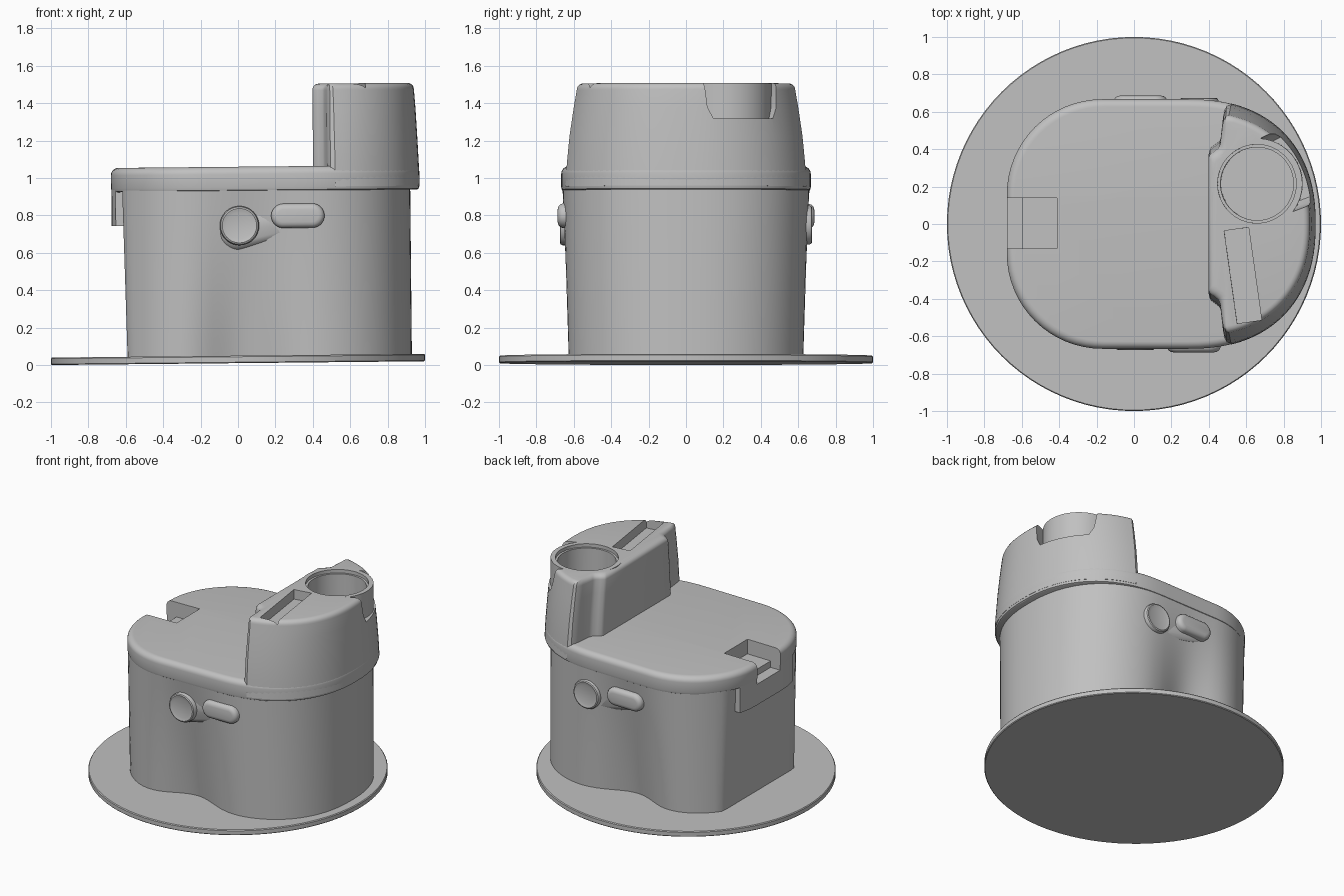
import bpy, bmesh, math
from mathutils import Matrix, Vector

if "Cube" in bpy.data.objects:
    bpy.data.objects.remove(bpy.data.objects["Cube"])

grey = bpy.data.materials.new("plain grey")
grey.diffuse_color = (0.53, 0.53, 0.53, 1)
grey.use_nodes = True
grey.node_tree.nodes["Principled BSDF"].inputs["Base Color"].default_value = grey.diffuse_color
PARTS = []


def loft(name, rings, keep=True):
    """Skin closed rings of equal length and cap both ends."""
    bm = bmesh.new()
    vs = [[bm.verts.new(p) for p in r] for r in rings]
    n = len(rings[0])
    for a, b in zip(vs, vs[1:]):
        for i in range(n):
            j = (i + 1) % n
            bm.faces.new((a[i], a[j], b[j], b[i]))
    bm.faces.new(vs[0][::-1])
    bm.faces.new(vs[-1])
    bmesh.ops.recalc_face_normals(bm, faces=bm.faces)
    me = bpy.data.meshes.new(name)
    bm.to_mesh(me)
    bm.free()
    me.materials.append(grey)
    ob = bpy.data.objects.new(name, me)
    bpy.context.collection.objects.link(ob)
    if keep:
        PARTS.append(ob)
    return ob


def prism(name, pts, z0, z1, keep=False):
    return loft(name, [[(x, y, z) for x, y in pts] for z in (z0, z1)], keep)


def rect(x0, x1, y0, y1, turn=0.0, at=(0, 0)):
    m = Matrix.Rotation(turn, 2)
    return [tuple(m @ Vector(p) + Vector(at)) for p in ((x0, y0), (x1, y0), (x1, y1), (x0, y1))]


def circle(r, at=(0, 0), n=64):
    return [(at[0] + r * math.cos(2 * math.pi * i / n), at[1] + r * math.sin(2 * math.pi * i / n)) for i in range(n)]


def boolean(ob, tool, op="DIFFERENCE"):
    m = ob.modifiers.new("cut", "BOOLEAN")
    m.operation, m.solver, m.object = op, "EXACT", tool
    bpy.context.view_layer.objects.active = ob
    bpy.ops.object.modifier_apply(modifier=m.name)
    bpy.data.objects.remove(tool)


def outline():
    """Plan of the lid: rounded left end, straight sides, bulging right end."""
    half = []
    for i in range(17):
        a = math.pi - i * math.pi / 32
        half.append((-0.16 + 0.51 * math.cos(a), 0.157 + 0.51 * math.sin(a)))
    half += [(-0.16 + 0.46 * i / 16, 0.667) for i in range(1, 16)]
    for i in range(25):
        a = math.pi / 2 * (1 - i / 24)
        half.append((0.30 + 0.68 * max(math.cos(a), 0) ** 0.87, 0.667 * max(math.sin(a), 0) ** 0.87))
    return half + [(x, -y) for x, y in half[-2::-1]]


PLAN = outline()


def lid_ring(z, d):
    return [((x - 0.155) * (1 - d / 0.825) + 0.155, y * (1 - d / 0.667), z) for x, y in PLAN]


def body_ring(t):
    """Lid plan flattened on the left, pinched at mid length towards the bottom."""
    ring = []
    for x, y in PLAN:
        px = x if x < 0.3 else 0.3 + (x - 0.3) * (0.63 / 0.68)
        px = max(px, -0.59 - 0.02 * t)
        py = y * (0.96 + 0.03 * t)
        py *= 1 - 0.19 * (1 - t) * math.exp(-((px - 0.03) / 0.23) ** 2)
        ring.append((px, py, 0.03 + 0.89 * t))
    return ring


# Round base plate
loft("base_plate", [[(x, y, z) for x, y in circle(r, n=96)]
                    for z, r in ((-0.01, 0.995), (-0.005, 1.0), (0.024, 1.0), (0.03, 0.995))])

# Body with waisted lower sides
body = loft("body", [body_ring(i / 8) for i in range(9)])

# Lid with rounded rim and stepped notch
lid_levels = [(0.91, 0.012), (0.915, 0.004), (0.93, 0.0)]
lid_levels += [(1.0 + 0.04 * math.sin(a), 0.04 * (1 - math.cos(a))) for a in [i * math.pi / 12 for i in range(7)]]
lid = loft("lid", [lid_ring(z, d) for z, d in lid_levels])

# Latch tab under the notch, following the lid edge
edge = sorted([(y, x) for x, y in PLAN if abs(y) < 0.31 and x < -0.5])
tab_plan = [(x + 0.002, y) for y, x in edge] + [(-0.58, edge[-1][0]), (-0.58, edge[0][0])]
tab = prism("latch_tab", tab_plan, 0.73, 0.93, True)
for ob in (lid, tab, body):
    boolean(ob, prism("notch_cutter", rect(-0.8, -0.59, -0.13, 0.14), 0.885, 1.2))
boolean(lid, prism("pocket_cutter", rect(-0.591, -0.40, -0.13, 0.14), 0.932, 1.2))


# Raised housing on the right
def housing_ring(z, hy, x1, d=0.0):
    right = []
    for i in range(41):
        a = math.pi / 2 * (i - 20) / 20 * 0.82
        s = math.sin(a)
        right.append((0.31 + (x1 - d - 0.31) * math.cos(a) ** 0.87,
                      (hy - d) * math.copysign(abs(s) ** 0.87, s), z))
    k = hy / 0.667
    side = [(0.505, 0.635, 0), (0.493, 0.61, 0.4), (0.487, 0.58, 0.7), (0.475, 0.47, 1), (0.465, 0.445, 1),
            (0.44, 0.425, 1), (0.42, 0.41, 1), (0.412, 0.39, 1)]
    left = [(x + w * d, y * k - d, z) for x, y, w in side]
    return right + left + [(x, -y, z) for x, y, z in left[::-1]]


levels = [(0.93, 0.667, 0.981, 0), (1.05, 0.66, 0.977, 0), (1.2, 0.645, 0.97, 0),
          (1.35, 0.622, 0.962, 0), (1.445, 0.605, 0.955, 0)]
levels += [(1.445 + 0.035 * math.sin(a), 0.605, 0.955, 0.035 * (1 - math.cos(a)))
           for a in [i * math.pi / 10 for i in range(1, 6)]]
housing = loft("housing", [housing_ring(*v) for v in levels])

# Relief around the cup holder wall, the holder bore and the tray slot
CUP = (0.672, 0.215)
m2 = Matrix.Rotation(math.radians(24), 2)
relief = [[(*(m2 @ Vector(p) + Vector(CUP)), z) for p in
           ((0.1, -w), (0.6, -w - 0.03), (0.6, w + 0.03), (0.1, w))]
          for z, w in ((1.29, 0.17), (1.35, 0.20), (1.6, 0.225))]
boolean(housing, loft("relief_cutter", relief, False))
boolean(housing, prism("cup_wall", circle(0.243, CUP), 1.2, 1.479), "UNION")
boolean(housing, prism("rim_cutter", circle(0.21, CUP), 1.455, 1.6))
boolean(housing, prism("bore_cutter", circle(0.195, CUP), 1.15, 1.6))
boolean(housing, prism("slot_cutter", rect(-0.066, 0.066, -0.25, 0.25, math.radians(8), (0.597, -0.275)), 1.41, 1.6))


# Side controls, repeated on the back by a half turn
def capsule(a, ra, b, rb, y, grow=0.0):
    ring = []
    for i in range(48):
        t = 2 * math.pi * (i + 0.5) / 48
        (cx, cz), r = (b, rb) if math.cos(t) > 0 else (a, ra)
        ring.append((cx + (r + grow) * math.cos(t), y, cz + (r + grow) * math.sin(t)))
    return ring


for side, turn in (("front", False), ("back", True)):
    k, p, q = (0.015, 0.725), (0.25, 0.775), (0.405, 0.775)
    dial = [(-0.5, 0), (-0.66, 0), (-0.67, -0.005), (-0.674, -0.013), (-0.672, -0.022), (-0.668, -0.035)]
    pill = [(-0.5, 0), (-0.66, 0), (-0.674, -0.006), (-0.683, -0.018), (-0.686, -0.032)]
    fair = [(-0.5, 0.06), (-0.59, 0.03), (-0.625, 0.008), (-0.64, -0.02)]
    made = [
        loft(side + "_dial", [capsule(k, 0.105, k, 0.105, y, g) for y, g in dial]),
        loft(side + "_button", [capsule(p, 0.065, q, 0.065, y, g) for y, g in pill]),
        loft(side + "_fairing", [capsule(k, 0.11, q, 0.065, y, g) for y, g in fair]),
    ]
    if turn:
        for ob in made:
            ob.data.transform(Matrix.Translation((0.37, 0, 0)) @ Matrix.Rotation(math.pi, 4, "Z"))

# Slight lean of the whole unit, then smooth shading with crisp edges
lean = Matrix.Translation((0, 0, 0.02)) @ Matrix.Rotation(-0.01, 4, "Y")
for ob in PARTS:
    ob.data.transform(lean)
    bpy.ops.object.select_all(action="DESELECT")
    ob.select_set(True)
    bpy.context.view_layer.objects.active = ob
    bpy.ops.object.shade_smooth_by_angle(angle=math.radians(32))
